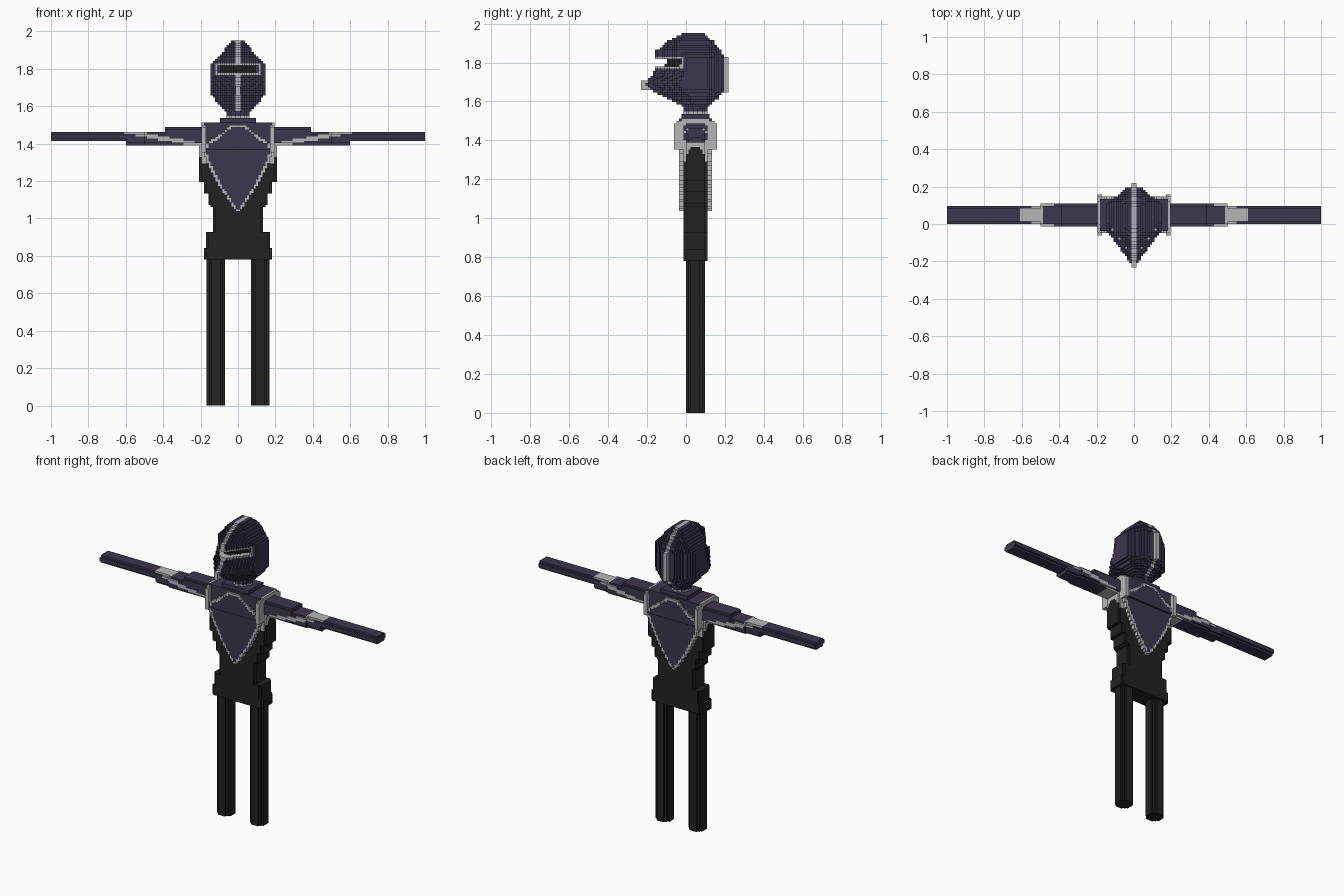
import bpy, bmesh, math

cube = bpy.data.objects.get("Cube")
if cube:
    bpy.data.objects.remove(cube, do_unlink=True)

V = 1 / 82        # block size
MID = 4 * V       # depth centre of the body
PURPLE, BLACK, GREY = 0, 1, 2


def material(name, rgb):
    m = bpy.data.materials.new(name)
    m.use_nodes = True
    m.diffuse_color = (*rgb, 1)
    m.node_tree.nodes["Principled BSDF"].inputs["Base Color"].default_value = (*rgb, 1)
    return m


MATS = [material("dusky purple", (0.048, 0.037, 0.075)),
        material("soft black", (0.016, 0.016, 0.016)),
        material("light grey", (0.47, 0.47, 0.47))]


def finish(name, bm):
    mesh = bpy.data.meshes.new(name)
    bm.to_mesh(mesh)
    bm.free()
    for m in MATS:
        mesh.materials.append(m)
    obj = bpy.data.objects.new(name, mesh)
    bpy.context.collection.objects.link(obj)
    return obj


def lerp(points, t):
    """Piecewise linear lookup; 0 outside the range."""
    for (a, va), (b, vb) in zip(points, points[1:]):
        if a <= t <= b:
            return va + (vb - va) * (t - a) / max(b - a, 1e-6)
    return 0.0


# The six block sides: neighbour step and corner offsets, wound outwards
SIDES = []
for axis in range(3):
    for s in (0, 1):
        ring = [(0, 0), (1, 0), (1, 1), (0, 1)]
        corners = []
        for u, w in (ring if s else ring[::-1]):
            c = [0, 0, 0]
            c[axis], c[(axis + 1) % 3], c[(axis + 2) % 3] = s, u, w
            corners.append(tuple(c))
        step = [0, 0, 0]
        step[axis] = 2 * s - 1
        SIDES.append((step, corners))


def blocks(name, lo, hi, rule):
    """Fill a box with blocks where rule(x, y, z) gives a colour; keep the outer skin."""
    cells = {}
    span = [range(math.floor(a / V), math.ceil(b / V)) for a, b in zip(lo, hi)]
    for i in span[0]:
        for j in span[1]:
            for k in span[2]:
                c = rule((i + .5) * V, (j + .5) * V, (k + .5) * V)
                if c is not None:
                    cells[i, j, k] = c
    bm, verts = bmesh.new(), {}
    for (i, j, k), colour in cells.items():
        for (a, b, c), corners in SIDES:
            if (i + a, j + b, k + c) in cells:
                continue
            ring = []
            for p, q, r in corners:
                key = (i + p, j + q, k + r)
                if key not in verts:
                    verts[key] = bm.verts.new([n * V for n in key])
                ring.append(verts[key])
            bm.faces.new(ring).material_index = colour
    return finish(name, bm)


# Legs: notched-corner columns
def leg(name, x0):
    n, e = 8 * V, V
    half = [(2 * e, 0), (n - 2 * e, 0), (n - 2 * e, e), (n - e, e), (n - e, 2 * e), (n, 2 * e)]
    outline = half + [(n - x, n - y) for x, y in half]
    # the two remaining corners mirror the first one
    outline = half + [(n, n - 2 * e), (n - e, n - 2 * e), (n - e, n - e), (n - 2 * e, n - e)] \
        + [(n - 2 * e, n), (2 * e, n), (2 * e, n - e), (e, n - e), (e, n - 2 * e), (0, n - 2 * e)] \
        + [(0, 2 * e), (e, 2 * e), (e, e), (2 * e, e)]
    bm = bmesh.new()
    base = bm.faces.new([bm.verts.new((x0 + x, y, 0)) for x, y in outline])
    top = bmesh.ops.extrude_face_region(bm, geom=[base])["geom"]
    bmesh.ops.translate(bm, vec=(0, 0, 0.80), verts=[v for v in top if isinstance(v, bmesh.types.BMVert)])
    bmesh.ops.recalc_face_normals(bm, faces=bm.faces)
    for f in bm.faces:
        f.material_index = BLACK
    finish(name, bm)


leg("left_leg", 0.07)
leg("right_leg", -0.07 - 8 * V)

# Torso and hips, with a grey arch under each arm
TORSO = [(0.78, .185), (0.835, .185), (0.836, .165), (0.93, .165), (0.931, .14), (1.06, .14),
         (1.061, .15), (1.13, .16), (1.131, .183), (1.19, .183), (1.191, .207), (1.4, .207)]


def torso(x, y, z):
    d = abs(y - MID)
    if d > 0.067 or abs(x) > lerp(TORSO, z) - (V if d > 0.05 else 0):
        return None
    if abs(x) > 0.17 and z > 1.37 - 0.1 * (d / 0.065) ** 2:
        return GREY
    return BLACK


blocks("torso", (-.22, -.03, .78), (.22, .13, 1.4), torso)


# Shoulder mantle
def mantle(x, y, z):
    d = abs(y - MID)
    top = 1.535 if abs(x) < 0.1 else 1.51
    if z > top or d > (0.085 if z < 1.51 else 0.075):
        return None
    return PURPLE


blocks("mantle", (-.175, -.05, 1.38), (.175, .15, 1.54), mantle)


# Grey bands where the arms meet the body
def band(x, y, z):
    d = abs(y - MID)
    if not 0.165 < abs(x) < 0.2 or d > 0.105 - max(0, z - 1.485) * 1.5:
        return None
    if z < 1.39 and d < 0.06:
        return None
    return GREY


blocks("right_shoulder_band", (-.21, -.06, 1.365), (-.16, .16, 1.51), band)
blocks("left_shoulder_band", (.16, -.06, 1.365), (.21, .16, 1.51), band)

# Leaf-shaped chest and back plates with a grey rim
PLATE = [(1.035, .012), (1.13, .075), (1.2, .12), (1.28, .16), (1.36, .19),
         (1.40, .175), (1.44, .11), (1.48, .065), (1.505, .03)]


def in_plate(x, z):
    return abs(x) < lerp(PLATE, z)


def plate(x, y, z):
    d = abs(y - MID)
    if not in_plate(x, z) or not 0.055 < d < (0.1 if z > 1.36 else 0.09):
        return None
    r = 1.4 * V
    near = [(r, 0), (-r, 0), (0, r), (0, -r)]
    return PURPLE if all(in_plate(x + a, z + b) for a, b in near) else GREY


blocks("chest_plate", (-.2, -.06, 1.03), (.2, 0, 1.51), plate)
blocks("back_plate", (-.2, .1, 1.03), (.2, .16, 1.51), plate)


# Arms: stepped sleeves with a slanting grey seam
def arm(x, y, z):
    x = abs(x)
    d = abs(y - MID)
    depth = 0.067 if x < 0.5 else 0.05
    low = 1.39 if x < 0.6 else 1.41
    high = 1.487 if x < 0.385 else 1.465
    if d > depth or not low < z < high:
        return None
    if d > depth - V and (z < low + V or z > high - V):
        return None
    if abs(z - (1.40 + 0.19 * (x - 0.25))) < 0.012:
        return GREY
    return PURPLE


blocks("left_arm", (.19, -.03, 1.38), (1, .13, 1.5), arm)
blocks("right_arm", (-1, -.03, 1.38), (-.19, .13, 1.5), arm)


# Neck with a grey collar
def neck(x, y, z):
    if math.hypot(x, y - MID) > 0.056:
        return None
    return GREY if z < 1.55 else PURPLE


blocks("neck", (-.06, -.02, 1.5), (.06, .12, 1.6), neck)

# Helmet: half width, front and back by height
WIDTH = [(1.545, .025), (1.57, .06), (1.6, .1), (1.63, .12), (1.67, .15),
         (1.82, .15), (1.85, .12), (1.88, .09), (1.92, .06), (1.95, .025)]
FRONT = [(1.545, .02), (1.58, -.02), (1.62, -.1), (1.66, -.18), (1.69, -.205), (1.76, -.16),
         (1.86, -.155), (1.88, -.13), (1.91, -.095), (1.95, -.02)]
BACK = [(1.545, .08), (1.58, .125), (1.62, .17), (1.66, .195), (1.82, .195),
        (1.86, .18), (1.91, .14), (1.95, .09)]


def helmet(x, y, z):
    x = abs(x)
    front, back = lerp(FRONT, z), lerp(BACK, z)
    slit = 1.785 < z < 1.812 and x < 0.105
    if slit:
        front += 0.055
    in_wedge = x < 0.02 + (y - front) * 0.75 and x < 0.04 + (back - y) * 1.2
    if not (front < y < back and in_wedge and x < lerp(WIDTH, z)):
        return None
    if slit and y < 0:
        return BLACK
    visor_rim = 1.768 < z < 1.83 and x < 0.122 and y < 0
    return GREY if visor_rim or x < V else PURPLE


blocks("helmet", (-.16, -.22, 1.54), (.16, .22, 1.945), helmet)

# Raised ridge at the chin and the back of the helmet
blocks("chin_ridge", (-V, -.22, 1.665), (V, -.18, 1.705), lambda x, y, z: GREY)
blocks("back_ridge", (-V, .19, 1.65), (V, .213, 1.82), lambda x, y, z: GREY)
